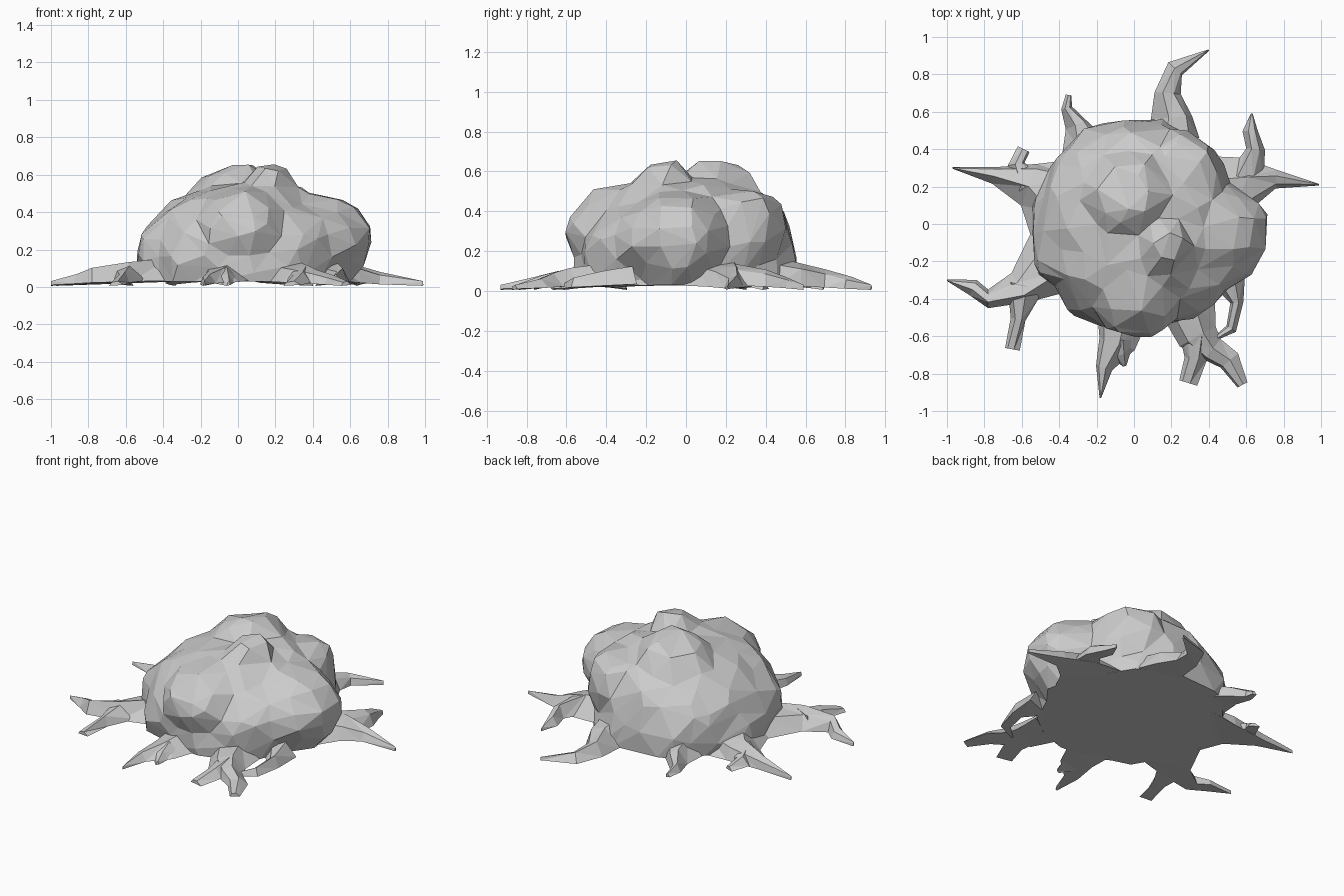
import bpy, bmesh, random
from mathutils import Vector, noise

cube = bpy.data.objects.get("Cube")
if cube:
    bpy.data.objects.remove(cube, do_unlink=True)

random.seed(7)
GROUND = 0.03

stone = bpy.data.materials.new("stone_grey")
stone.use_nodes = True
colour = (0.6, 0.6, 0.6, 1)
stone.diffuse_color = colour
stone.node_tree.nodes["Principled BSDF"].inputs["Base Color"].default_value = colour


def finish(bm, name):
    bmesh.ops.recalc_face_normals(bm, faces=bm.faces)
    mesh = bpy.data.meshes.new(name)
    bm.to_mesh(mesh)
    bm.free()
    mesh.materials.append(stone)
    obj = bpy.data.objects.new(name, mesh)
    bpy.context.collection.objects.link(obj)
    return obj


def mound(name, centre, radii, bulges, power=2.4, rough=0.03):
    """Boxy dome with bulges pushed out of it, thinned to uneven facets."""
    bm = bmesh.new()
    bmesh.ops.create_icosphere(bm, subdivisions=5, radius=1)
    for v in bm.verts:
        d = v.co.normalized()
        flat = (d.x ** 2 + d.y ** 2) ** 0.5
        d *= (flat ** power + abs(d.z) ** power) ** (-1 / power)
        d.z *= 1 + 0.12 * d.x
        base = Vector([c + r * q for c, r, q in zip(centre, radii, d)])
        v.co = base + d * rough * noise.noise(base * 6)
        for spot, reach, push in bulges:
            near = (base - Vector(spot)).length / reach
            if near < 1:
                v.co += Vector(push) * (1 - near ** 3)
    geom = bm.verts[:] + bm.edges[:] + bm.faces[:]
    bmesh.ops.bisect_plane(bm, geom=geom, plane_co=(0, 0, GROUND),
                           plane_no=(0, 0, 1), clear_inner=True)
    bmesh.ops.holes_fill(bm, edges=[e for e in bm.edges if e.is_boundary])
    obj = finish(bm, name)
    thin = obj.modifiers.new("facets", 'DECIMATE')
    thin.ratio = 0.1
    return obj


def root(name, path, crest=0.09):
    """Tapering root along (x, y, half width) points, with a ridged top."""
    bm = bmesh.new()
    rings = []
    last = len(path) - 1
    for i, (x, y, w) in enumerate(path):
        a, b = path[max(i - 1, 0)], path[min(i + 1, last)]
        side = Vector((a[1] - b[1], b[0] - a[0], 0)).normalized()
        t = i / last
        low = GROUND * (1 - t * 0.8)
        high = low + 0.025 + crest * (1 - t ** 1.3)
        w = max(w, 0.004)
        skew = random.uniform(-0.25, 0.25)
        ring = []
        for across, z in ((-1, low), (-0.55 + skew, low + (high - low) * 0.75),
                          (0.3 + skew, high), (1, low + 0.005)):
            ring.append(bm.verts.new(Vector((x, y, z)) + side * w * across))
        rings.append(ring)
    for r, s in zip(rings, rings[1:]):
        for k in range(4):
            n = (k + 1) % 4
            bm.faces.new((r[k], r[n], s[n], s[k]))
    bm.faces.new(rings[0])
    bm.faces.new(rings[-1])
    bmesh.ops.triangulate(bm, faces=bm.faces[:])
    return finish(bm, name)


# Main body: each bulge is a spot, a reach and a push
mound("mound", (0.01, 0, 0.11), (0.54, 0.56, 0.45), [
    ((-0.04, 0.17, 0.54), 0.23, (0, 0.01, 0.1)),      # crown
    ((0.17, -0.11, 0.55), 0.14, (0.02, 0, 0.1)),      # small crown
    ((0.02, -0.47, 0.38), 0.23, (0, -0.07, 0.04)),    # front
    ((0.53, -0.06, 0.27), 0.27, (0.17, 0, 0.03)),     # left
    ((0.35, 0.36, 0.36), 0.22, (0.02, 0.06, 0.04)),   # back left
    ((0.38, -0.36, 0.22), 0.22, (0.04, -0.03, 0)),    # front left
    ((-0.52, -0.15, 0.2), 0.2, (-0.03, -0.01, 0)),    # right
    ((-0.28, -0.46, 0.22), 0.2, (-0.01, -0.03, 0)),   # front right
])

# Roots around the base
root("back_root", [(0.2, 0.46, 0.15), (0.2, 0.57, 0.11), (0.18, 0.7, 0.07),
                   (0.22, 0.83, 0.05), (0.4, 0.93, 0)], 0.11)
root("back_right_root", [(-0.27, 0.42, 0.12), (-0.31, 0.53, 0.06),
                         (-0.36, 0.62, 0.03), (-0.35, 0.69, 0.015)])
root("right_rear_root", [(-0.42, 0.13, 0.25), (-0.56, 0.21, 0.12),
                         (-0.75, 0.26, 0.045), (-0.97, 0.3, 0)], 0.1)
root("right_rear_branch", [(-0.56, 0.21, 0.09), (-0.63, 0.32, 0.045),
                           (-0.59, 0.4, 0.035)], 0.06)
root("right_front_root", [(-0.42, -0.19, 0.2), (-0.61, -0.34, 0.09),
                          (-0.78, -0.4, 0.05), (-0.86, -0.34, 0.045),
                          (-1, -0.3, 0)], 0.1)
root("right_front_branch", [(-0.58, -0.33, 0.1), (-0.62, -0.51, 0.04),
                            (-0.65, -0.67, 0.04)], 0.07)
root("front_root", [(-0.06, -0.48, 0.14), (-0.09, -0.64, 0.1),
                    (-0.16, -0.77, 0.045), (-0.18, -0.93, 0)], 0.07)
root("front_branch", [(-0.07, -0.62, 0.08), (-0.07, -0.7, 0.05),
                      (-0.05, -0.76, 0.01)], 0.05)
root("front_left_root", [(0.29, -0.44, 0.15), (0.34, -0.6, 0.11),
                         (0.42, -0.67, 0.07), (0.51, -0.73, 0.06),
                         (0.58, -0.86, 0.03)], 0.08)
root("front_left_branch", [(0.33, -0.58, 0.09), (0.33, -0.72, 0.06),
                           (0.29, -0.85, 0.05)], 0.06)
root("left_front_root", [(0.5, -0.28, 0.1), (0.55, -0.42, 0.035),
                         (0.52, -0.56, 0.03), (0.42, -0.62, 0.01)], 0.07)
root("left_rear_root", [(0.46, 0.15, 0.24), (0.62, 0.23, 0.13),
                        (0.76, 0.24, 0.05), (0.99, 0.21, 0)], 0.1)
root("left_rear_branch", [(0.6, 0.24, 0.1), (0.65, 0.4, 0.05),
                          (0.62, 0.5, 0.04), (0.63, 0.59, 0.005)], 0.08)
